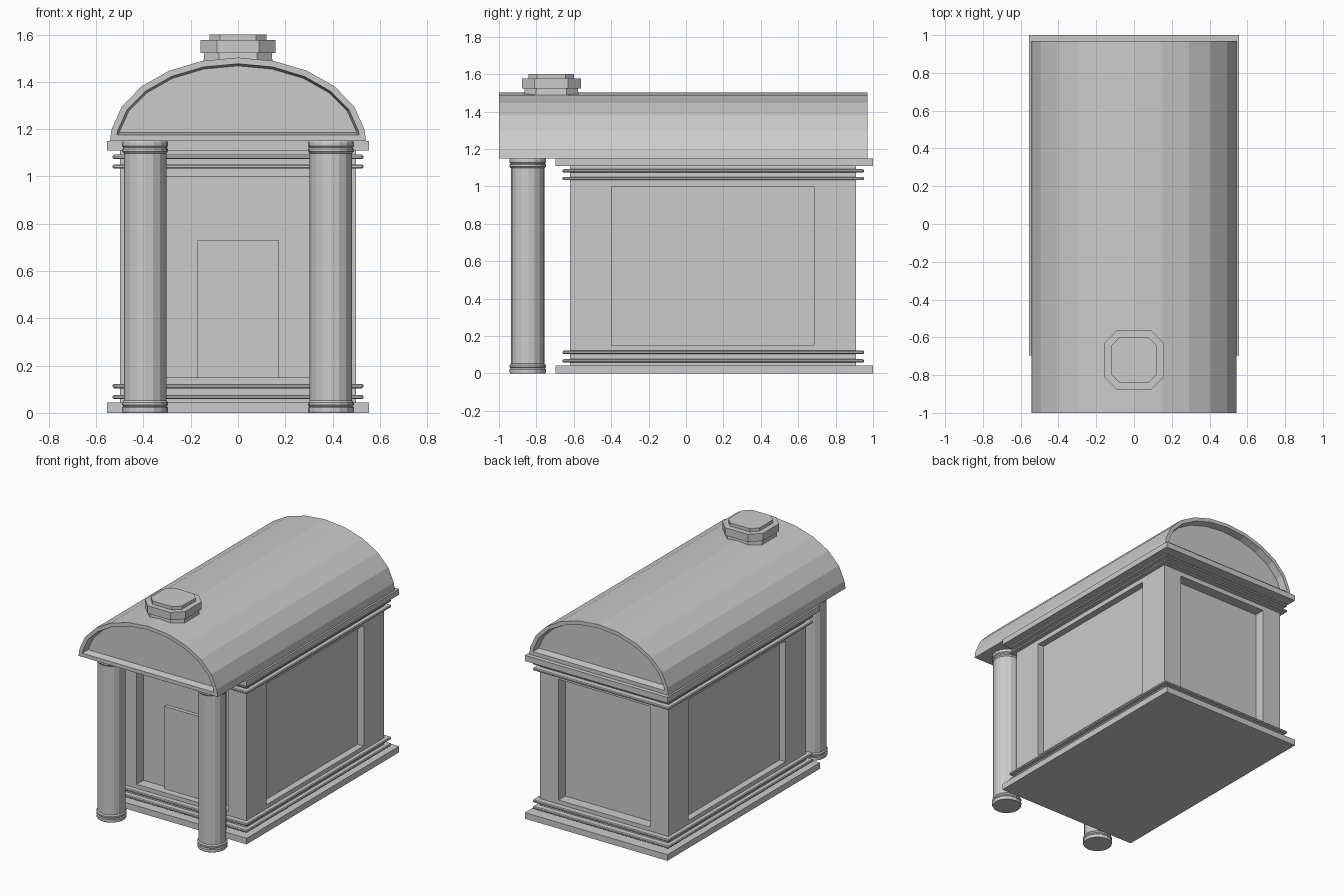
import bpy, bmesh, math

if "Cube" in bpy.data.objects:
    bpy.data.objects.remove(bpy.data.objects["Cube"])

grey = bpy.data.materials.new("stone grey")
grey.diffuse_color = (0.6, 0.6, 0.6, 1)
grey.use_nodes = True
grey.node_tree.nodes["Principled BSDF"].inputs["Base Color"].default_value = grey.diffuse_color


def finish(name, bm):
    bmesh.ops.recalc_face_normals(bm, faces=bm.faces[:])
    me = bpy.data.meshes.new(name)
    bm.to_mesh(me)
    bm.free()
    me.materials.append(grey)
    ob = bpy.data.objects.new(name, me)
    bpy.context.collection.objects.link(ob)
    return ob


def box_bm(x, y0, y1, z0, z1):
    bm = bmesh.new()
    bmesh.ops.create_cube(bm, size=1)
    for v in bm.verts:
        v.co = (2 * x * v.co.x, (y0 + y1) / 2 + (y1 - y0) * v.co.y,
                (z0 + z1) / 2 + (z1 - z0) * v.co.z)
    return bm


def loft(name, rings):
    """Skin a list of point rings and cap both ends."""
    bm = bmesh.new()
    vs = [[bm.verts.new(p) for p in r] for r in rings]
    n = len(vs[0])
    for a, b in zip(vs, vs[1:]):
        for i in range(n):
            bm.faces.new((a[i], a[(i + 1) % n], b[(i + 1) % n], b[i]))
    bm.faces.new(vs[0])
    bm.faces.new(vs[-1])
    return finish(name, bm)


# chamber with a sunken panel on each of its four walls
Y0, Y1 = -0.62, 0.91
YC = (Y0 + Y1) / 2
bm = box_bm(0.5, Y0, Y1, 0.02, 1.13)
bm.normal_update()
walls = [f for f in bm.faces if abs(f.normal.z) < 0.5]
bmesh.ops.inset_individual(bm, faces=walls, thickness=0.1)
for f in walls:
    side = abs(f.normal.x) > 0.5
    for v in f.verts:
        v.co.z = 1.0 if v.co.z > 0.5 else 0.15
        if side:
            v.co.y = YC + math.copysign(0.54, v.co.y - YC)
        else:
            v.co.x = math.copysign(0.355, v.co.x)
bm.normal_update()
for f in walls:
    depth = 0.047 if abs(f.normal.x) > 0.5 else 0.075
    bmesh.ops.inset_individual(bm, faces=[f], thickness=0, depth=-depth)
finish("chamber", bm)

# door
finish("door", box_bm(0.173, -0.572, -0.54, 0.15, 0.73))

# base and cornice slabs
finish("base_slab", box_bm(0.555, -0.697, 1.0, 0.0, 0.043))
finish("cornice_slab", box_bm(0.555, -0.697, 1.0, 1.11, 1.15))

# thin mouldings around the bottom and top of the chamber
for i, z in enumerate((0.067, 0.113, 1.042, 1.083)):
    bm = box_bm(0.53, -0.66, 0.952, z - 0.009, z + 0.009)
    bmesh.ops.bevel(bm, geom=bm.edges[:], offset=0.005, segments=1, affect='EDGES')
    finish(f"moulding_{i + 1}", bm)

# two porch columns with ringed ends
end = [(0.094, 0.0), (0.097, 0.006), (0.097, 0.022), (0.092, 0.028),
       (0.097, 0.034), (0.097, 0.044), (0.090, 0.052)]
profile = end + [(r, 1.15 - z) for r, z in reversed(end)]
for side, s in (("left", -1), ("right", 1)):
    loft(f"column_{side}", [[(s * 0.393 + r * math.cos(k * math.tau / 16),
                              -0.846 + r * math.sin(k * math.tau / 16), z)
                             for k in range(16)] for r, z in profile])

# barrel roof with sunken gable ends
half = [(0.542, 1.15)] + [(0.54 * math.cos(a), 1.15 + 0.353 * math.sin(a))
                          for a in (math.radians(90 - 16.364 * k) for k in range(5, 0, -1))]
arch = half + [(0, 1.503)] + [(-x, z) for x, z in reversed(half)]
roof = loft("barrel_roof", [[(x, y, z) for x, z in arch] for y in (-1.0, 0.97)])
bm = bmesh.new()
bm.from_mesh(roof.data)
gables = [f for f in bm.faces if abs(f.normal.y) > 0.9]
bmesh.ops.inset_individual(bm, faces=gables, thickness=0.026, use_even_offset=True)
bmesh.ops.inset_individual(bm, faces=gables, thickness=0.009, depth=-0.05, use_even_offset=True)
bm.to_mesh(roof.data)
bm.free()


# chimney of chamfered square blocks
def chamfered(r, c, z):
    e = r - c
    pts = [(r, -e), (r, e), (e, r), (-e, r), (-r, e), (-r, -e), (-e, -r), (e, -r)]
    return [(x, -0.72 + y, z) for x, y in pts]


loft("chimney_neck", [chamfered(0.148, 0.065, 1.46), chamfered(0.142, 0.062, 1.53)])
loft("chimney_collar", [chamfered(0.158, 0.069, 1.523), chamfered(0.158, 0.069, 1.577)])
loft("chimney_cap", [chamfered(0.121, 0.045, 1.57), chamfered(0.121, 0.045, 1.6)])
